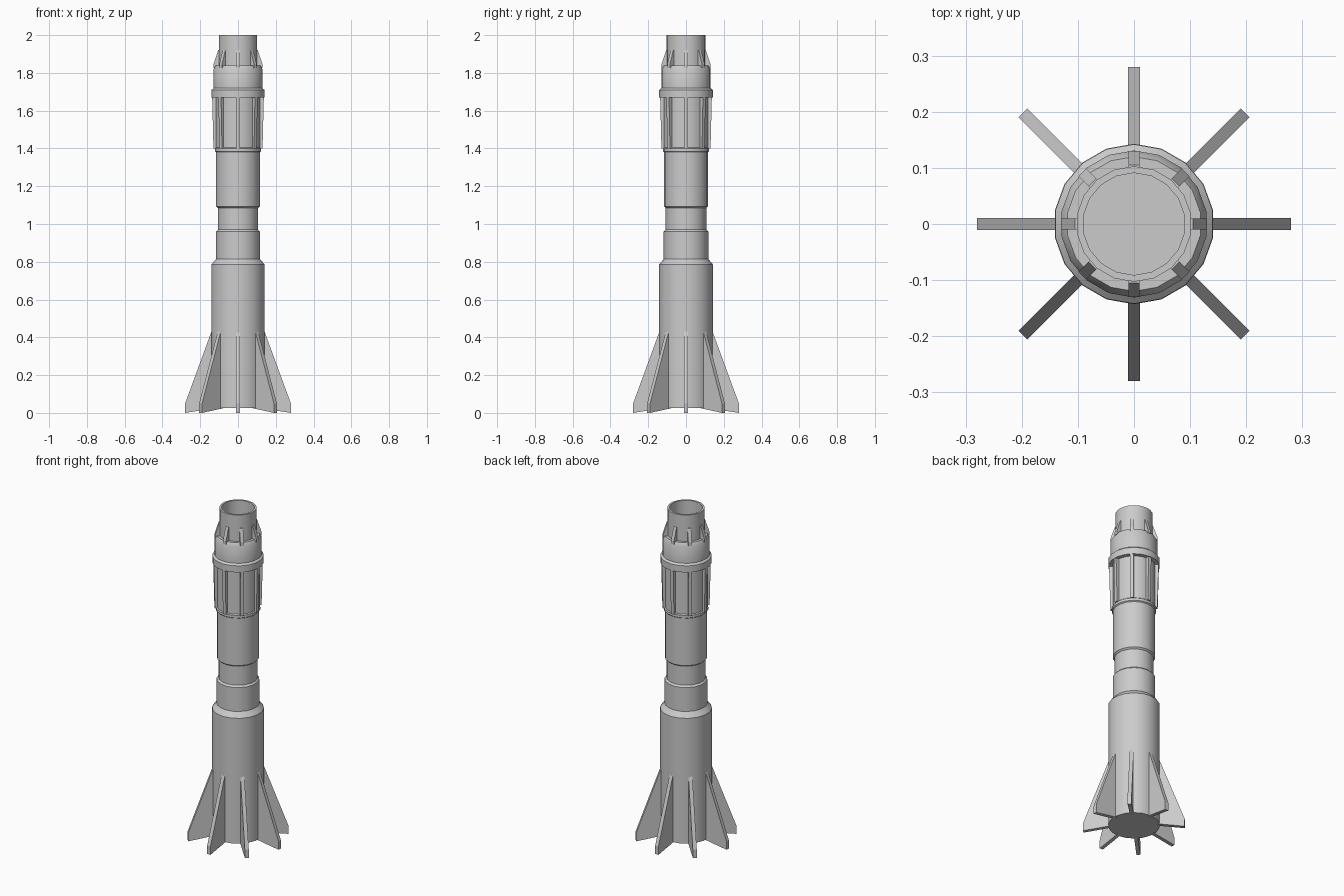
import bpy, bmesh, math
from mathutils import Vector

if "Cube" in bpy.data.objects:
    bpy.data.objects.remove(bpy.data.objects["Cube"])

SIDES = 18


def finish(bm, name, smooth=True):
    bmesh.ops.recalc_face_normals(bm, faces=bm.faces[:])
    mesh = bpy.data.meshes.new(name)
    bm.to_mesh(mesh)
    bm.free()
    ob = bpy.data.objects.new(name, mesh)
    bpy.context.collection.objects.link(ob)
    if smooth:
        bpy.ops.object.select_all(action='DESELECT')
        ob.select_set(True)
        bpy.context.view_layer.objects.active = ob
        bpy.ops.object.shade_smooth_by_angle(angle=math.radians(30))
    return ob


def lathe(name, profile, cap_start=False, cap_end=False):
    """Turn (radius, z) points about z, one vertex on the +y axis."""
    bm = bmesh.new()
    rings = []
    for r, z in profile:
        rings.append([bm.verts.new((r * math.sin(2 * math.pi * i / SIDES),
                                    r * math.cos(2 * math.pi * i / SIDES), z))
                      for i in range(SIDES)])
    for a, b in zip(rings, rings[1:]):
        for i in range(SIDES):
            j = (i + 1) % SIDES
            bm.faces.new((a[i], a[j], b[j], b[i]))
    if cap_start:
        bm.faces.new(rings[0])
    if cap_end:
        bm.faces.new(rings[-1])
    return finish(bm, name)


def radial_plates(name, outline, width, count=8):
    """Repeat a flat plate with a (radius, z) outline around z."""
    bm = bmesh.new()
    for k in range(count):
        a = 2 * math.pi * k / count
        out = Vector((math.cos(a), math.sin(a), 0))
        side = Vector((-math.sin(a), math.cos(a), 0)) * width / 2
        pts = [out * r + Vector((0, 0, z)) for r, z in outline]
        left = [bm.verts.new(p - side) for p in pts]
        right = [bm.verts.new(p + side) for p in pts]
        bm.faces.new(left)
        bm.faces.new(right)
        n = len(pts)
        for i in range(n):
            j = (i + 1) % n
            bm.faces.new((left[i], left[j], right[j], right[i]))
    return finish(bm, name, smooth=False)


# Wide lower barrel with a bevelled shoulder
lathe("lower_barrel", [(0.143, 0.025), (0.143, 0.785), (0.118, 0.815)],
      cap_start=True)

# Stepped grip in the middle
lathe("grip", [(0.118, 0.815), (0.118, 0.96), (0.108, 0.97), (0.108, 1.085),
               (0.117, 1.093), (0.117, 1.38)])

# Upper head: collars, ribbed core, shoulder and hollow nozzle
lathe("head", [(0.117, 1.38), (0.123, 1.385), (0.123, 1.40), (0.118, 1.405),
               (0.118, 1.67), (0.142, 1.67), (0.142, 1.71), (0.131, 1.72),
               (0.131, 1.82), (0.12, 1.84), (0.103, 1.84), (0.103, 2.0),
               (0.091, 2.0), (0.091, 1.84)], cap_end=True)

# Large tail fins
radial_plates("tail_fins", [(0.12, 0.025), (0.12, 0.44), (0.137, 0.44),
                            (0.28, 0.05), (0.28, 0.0)], 0.022)

# Long ribs around the head
radial_plates("head_ribs", [(0.11, 1.40), (0.11, 1.68), (0.137, 1.68),
                            (0.130, 1.40)], 0.02)

# Small braces around the nozzle
radial_plates("nozzle_braces", [(0.095, 1.825), (0.095, 1.92), (0.105, 1.92),
                                (0.13, 1.845), (0.13, 1.825)], 0.02)
